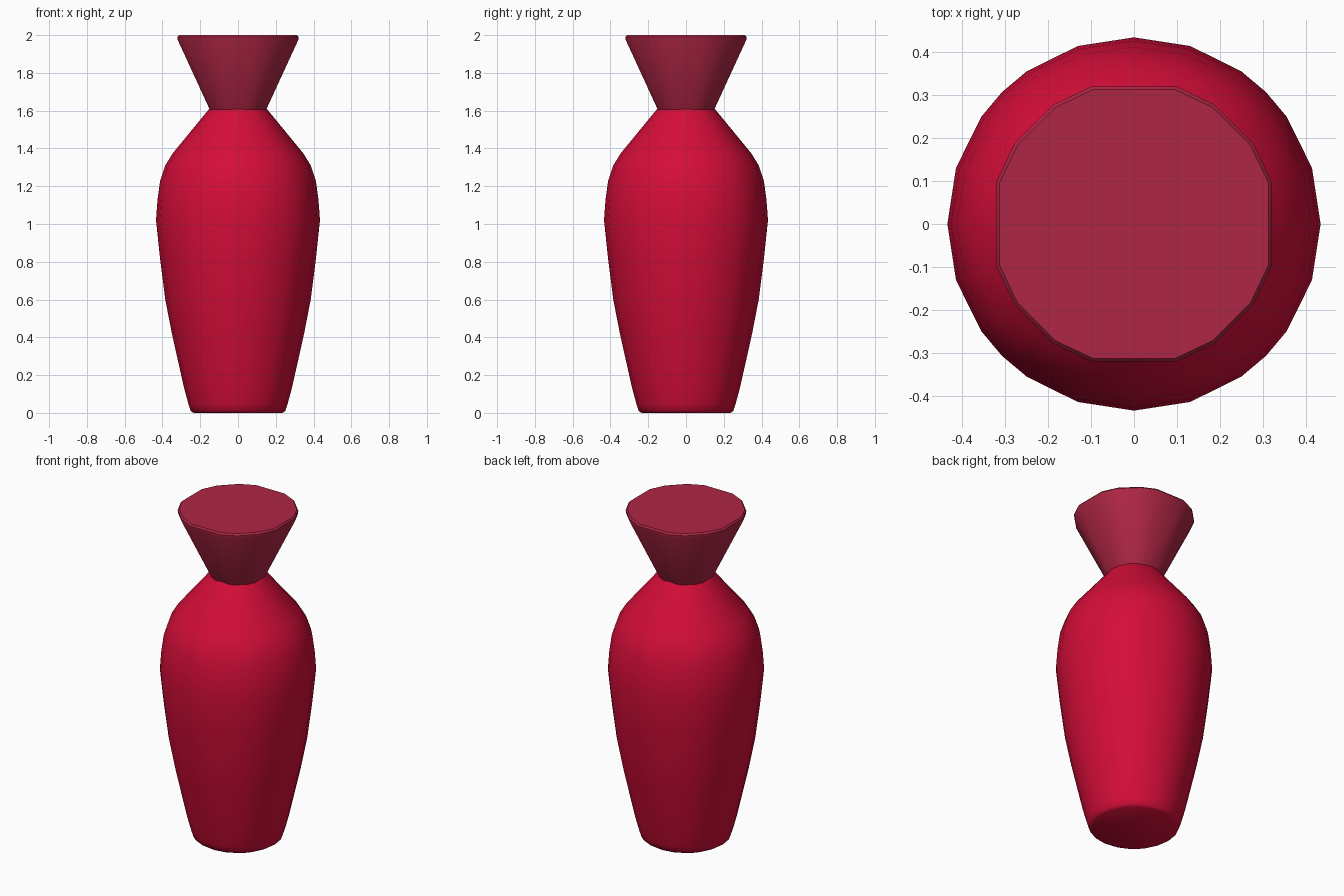
import bpy, bmesh, math

cube = bpy.data.objects.get("Cube")
if cube:
    bpy.data.objects.remove(cube, do_unlink=True)


def make_material(name, colour):
    mat = bpy.data.materials.new(name)
    mat.use_nodes = True
    mat.diffuse_color = (*colour, 1)
    bsdf = mat.node_tree.nodes["Principled BSDF"]
    bsdf.inputs["Base Color"].default_value = (*colour, 1)
    bsdf.inputs["Roughness"].default_value = 0.6
    return mat


def lathe(name, profile, quadrant, mat, cap_bottom=False, cap_top=False):
    """Stack rings of (radius, height); quadrant lists the corner angles in 90 degrees."""
    angles = [math.radians(a + 90 * q) for q in range(4) for a in quadrant]
    bm = bmesh.new()
    rings = [[bm.verts.new((r * math.cos(a), r * math.sin(a), z)) for a in angles]
             for r, z in profile]
    n = len(angles)
    for low, high in zip(rings, rings[1:]):
        for i in range(n):
            j = (i + 1) % n
            bm.faces.new((low[i], low[j], high[j], high[i]))
    if cap_bottom:
        bm.faces.new(rings[0][::-1])
    if cap_top:
        bm.faces.new(rings[-1])
    mesh = bpy.data.meshes.new(name)
    bm.to_mesh(mesh)
    bm.free()
    mesh.materials.append(mat)
    obj = bpy.data.objects.new(name, mesh)
    bpy.context.collection.objects.link(obj)
    bpy.ops.object.select_all(action='DESELECT')
    obj.select_set(True)
    bpy.context.view_layer.objects.active = obj
    bpy.ops.object.shade_smooth_by_angle(angle=math.radians(40))
    return obj


red = make_material("bright red", (0.66, 0.004, 0.04))
maroon = make_material("muted crimson", (0.42, 0.019, 0.058))

# Body: narrow foot, wide shoulder, straight taper to the throat
body_profile = [(0.235, 0), (0.25, 0.01), (0.262, 0.045), (0.285, 0.13),
                (0.312, 0.25), (0.35, 0.42), (0.385, 0.6), (0.413, 0.82),
                (0.434, 1.02), (0.426, 1.13), (0.412, 1.23), (0.385, 1.31),
                (0.345, 1.375), (0.152, 1.61)]
lathe("vase_body", body_profile, (0, 17.5, 35, 45, 55, 72.5), red, cap_bottom=True)

# Neck: flared cone with a softened rim and closed top
neck_profile = [(0.156, 1.605), (0.334, 1.975), (0.335, 1.99), (0.327, 2.0)]
lathe("vase_neck", neck_profile, (17, 34, 56, 73), maroon,
      cap_bottom=True, cap_top=True)
